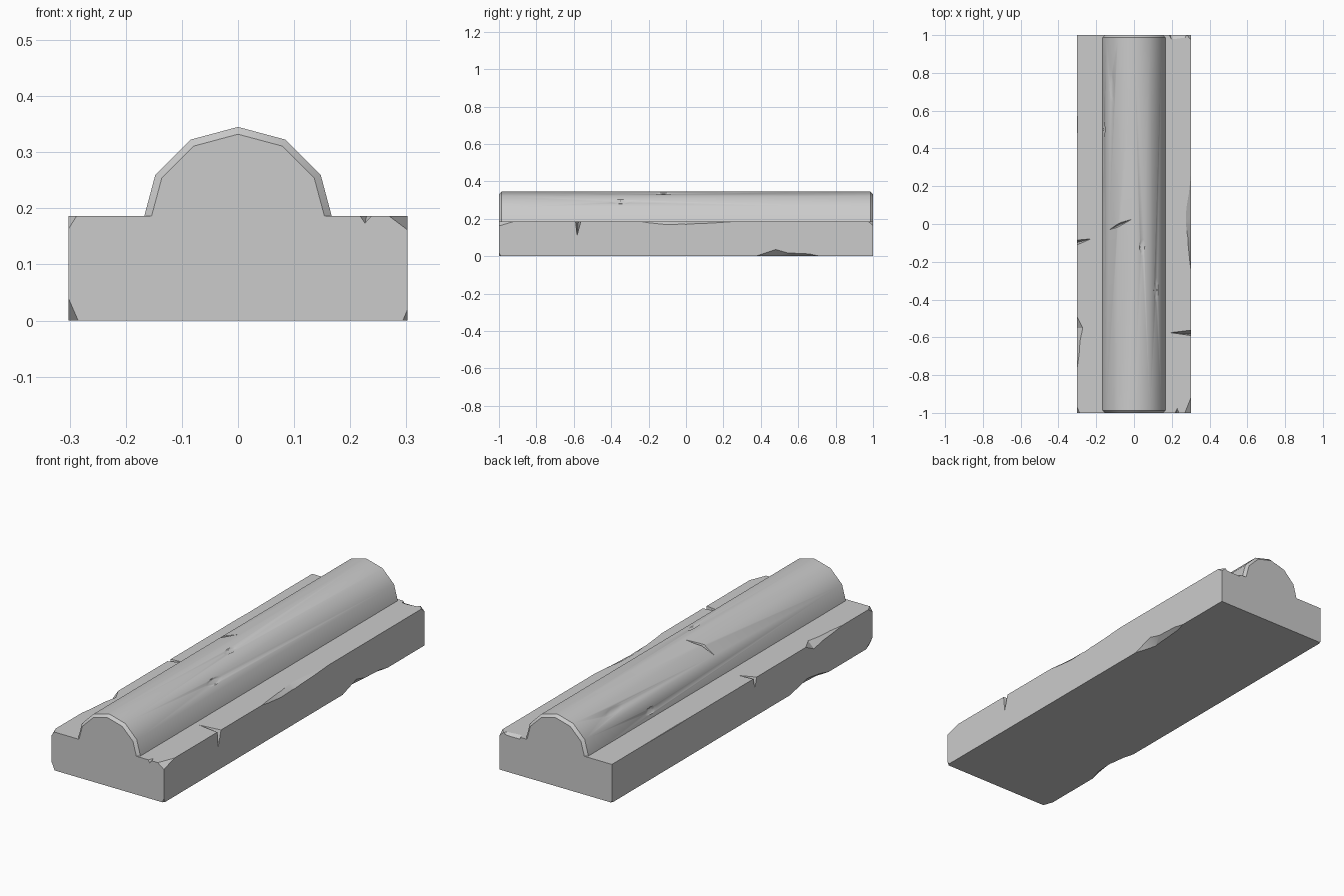
import bpy, bmesh, math
from mathutils import Vector

if "Cube" in bpy.data.objects:
    bpy.data.objects.remove(bpy.data.objects["Cube"], do_unlink=True)

HALF_W, TOP = 0.302, 0.186
RADIUS, AXIS_Z, BEVEL = 0.17, 0.175, 0.013

stone = bpy.data.materials.new("grey_stone")
stone.use_nodes = True
GREY = (0.6, 0.6, 0.6, 1)
stone.diffuse_color = GREY
stone.node_tree.nodes["Principled BSDF"].inputs["Base Color"].default_value = GREY


def finish(name, bm):
    bmesh.ops.recalc_face_normals(bm, faces=bm.faces)
    mesh = bpy.data.meshes.new(name)
    bm.to_mesh(mesh)
    bm.free()
    mesh.materials.append(stone)
    obj = bpy.data.objects.new(name, mesh)
    bpy.context.collection.objects.link(obj)
    return obj


def loft(name, rings):
    """Closed skin through equal rings, capped at both ends."""
    bm = bmesh.new()
    rows = [[bm.verts.new(p) for p in ring] for ring in rings]
    n = len(rows[0])
    for a, b in zip(rows, rows[1:]):
        for i in range(n):
            j = (i + 1) % n
            bm.faces.new((a[i], a[j], b[j], b[i]))
    bm.faces.new(rows[0])
    bm.faces.new(rows[-1])
    return finish(name, bm)


def activate(obj):
    bpy.ops.object.select_all(action='DESELECT')
    obj.select_set(True)
    bpy.context.view_layer.objects.active = obj


def cut(target, cutter):
    cutter.hide_render = True
    mod = target.modifiers.new("cut", 'BOOLEAN')
    mod.operation, mod.solver, mod.object = 'DIFFERENCE', 'EXACT', cutter
    activate(target)
    bpy.ops.object.modifier_apply(modifier=mod.name)
    bpy.data.objects.remove(cutter, do_unlink=True)


def gouge(target, points):
    """Cut the convex hull of a few points out of the target."""
    bm = bmesh.new()
    for p in points:
        bm.verts.new(p)
    bmesh.ops.convex_hull(bm, input=bm.verts)
    cut(target, finish("gouge_cutter", bm))


def corner_chip(target, sx, sy, top, dx, dy, dz):
    """Knock a slanted piece off one box corner."""
    c = Vector((sx * HALF_W, sy, TOP if top else 0))
    out = Vector((sx, sy, 1 if top else -1)) * 0.01
    o = c + out
    k = [Vector((-sx * (dx + .02), 0, 0)), Vector((0, -sy * (dy + .02), 0)),
         Vector((0, 0, (-1 if top else 1) * (dz + .02)))]
    gouge(target, [o] + [o + v for v in k])


def edge_chip(target, sx, top, stations):
    """Break a long edge; stations are (y, inset, depth)."""
    s, z = (1, TOP) if top else (-1, 0)
    rings = [[(sx * (HALF_W - d), y, z + s * .004),
              (sx * (HALF_W + .004), y, z - s * h),
              (sx * (HALF_W + .03), y, z + s * .03)] for y, d, h in stations]
    cut(target, loft("edge_cutter", rings))


# Rectangular slab
slab = loft("base_slab", [[(-HALF_W, y, 0), (HALF_W, y, 0),
                           (HALF_W, y, TOP), (-HALF_W, y, TOP)] for y in (-1, 1)])

# Broken long edges
edge_chip(slab, 1, True, [(-.27, 0, 0), (-.2, .01, .012), (-.1, .02, .022),
                          (0, .035, .018), (.06, .035, .014), (.16, .018, .01), (.3, 0, 0)])
edge_chip(slab, 1, False, [(.36, 0, 0), (.42, .02, .02), (.48, .035, .04),
                           (.55, .03, .02), (.66, .02, .015), (.73, 0, 0)])
edge_chip(slab, -1, False, [(-.68, 0, 0), (-.6, .025, .02), (-.5, .03, .035),
                            (-.42, .02, .015), (-.35, 0, 0)])
edge_chip(slab, -1, True, [(-.8, 0, 0), (-.7, .015, .012), (-.62, .02, .02),
                           (-.55, .035, .035), (-.48, 0, 0)])
edge_chip(slab, -1, True, [(.3, 0, 0), (.5, .005, .008), (.75, .004, .005), (.9, 0, 0)])

# Chipped corners
corner_chip(slab, 1, -1, True, .04, .13, .025)
corner_chip(slab, 1, -1, False, .01, .02, .05)
corner_chip(slab, -1, -1, True, .015, .06, .035)
corner_chip(slab, -1, -1, False, .015, .08, .06)
corner_chip(slab, 1, 1, True, .03, .04, .03)
corner_chip(slab, -1, 1, False, .01, .03, .02)

# Thin cracks across the ledges, and small nicks at the ends
gouge(slab, [(.19, -.575, .188), (.31, -.56, .19), (.31, -.592, .19), (.31, -.583, .105)])
gouge(slab, [(-.225, -.078, .188), (-.31, -.085, .19), (-.31, -.115, .19), (-.31, -.1, .13)])
gouge(slab, [(.21, -1.01, .19), (.245, -1.01, .19), (.23, -.97, .19), (.225, -1.01, .168)])
gouge(slab, [(.18, 1.01, .19), (.29, 1.01, .19), (.2, .97, .19), (.27, .98, .19),
             (.19, 1.01, .172), (.27, 1.01, .172)])


# Half-round ridge with bevelled ends
def arch(y, r):
    arc = [math.radians(30 * i) for i in range(7)]
    return [(r * math.cos(a), y, AXIS_Z + r * math.sin(a)) for a in arc]


ridge = loft("half_round_ridge", [arch(-1, RADIUS - BEVEL), arch(BEVEL - 1, RADIUS),
                                  arch(1 - BEVEL, RADIUS), arch(1, RADIUS - BEVEL)])

# Diagonal crack in the ridge
gouge(ridge, [(-.15, -.04, .27), (0, .03, .35), (-.06, .018, .35), (-.1, -.03, .335),
              (-.08, -.005, .295)])


# Shallow worn dents, placed by angle around the ridge
def dent(angle, y, length, width):
    a = math.radians(angle)
    n = Vector((math.cos(a), 0, math.sin(a)))
    t = Vector((-n.z, 0, n.x))
    mid = n * (RADIUS * math.cos(math.radians(15))) + Vector((0, y, AXIS_Z))
    pts = []
    for i in range(8):
        b = math.tau * i / 8
        rim = mid + t * width * math.cos(b) + Vector((0, length * math.sin(b), 0))
        pts += [rim + n * .004, mid + (rim - mid) * .5 - n * .004]
    gouge(ridge, pts)


for spec in [(45, -.35, .09, .022), (75, -.12, .07, .02), (135, .72, .12, .025),
             (165, .5, .07, .022)]:
    dent(*spec)

# Smooth the round ridge, keep the slab's broken faces crisp
for obj, limit in ((ridge, 35), (slab, 20)):
    activate(obj)
    bpy.ops.object.shade_smooth_by_angle(angle=math.radians(limit))
